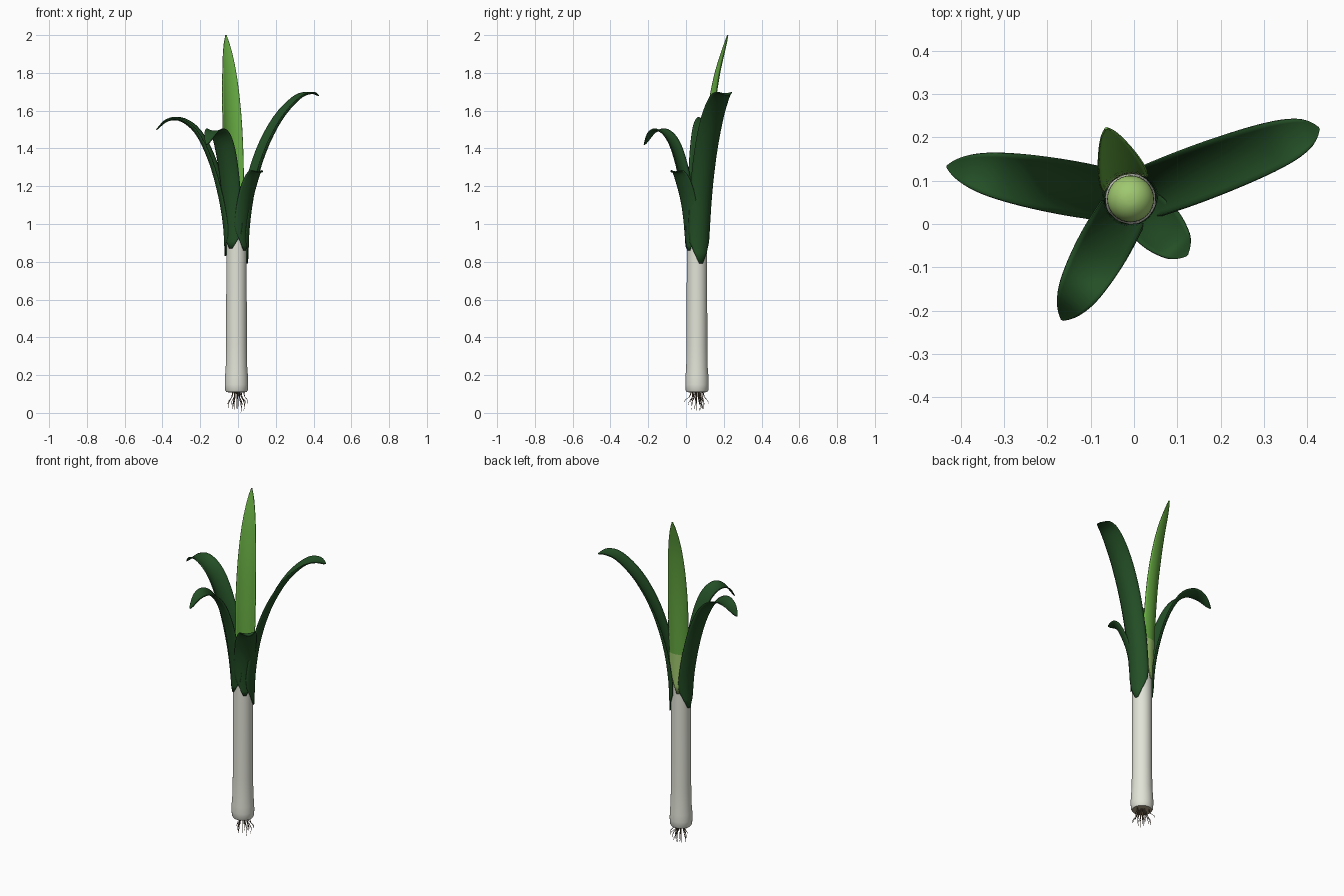
import bpy, bmesh, math, random
from mathutils import Vector

cube = bpy.data.objects.get("Cube")
if cube:
    bpy.data.objects.remove(cube)

AXIS = Vector((-0.008, 0.058, 0))
random.seed(4)


def material(name, rgb):
    m = bpy.data.materials.new(name)
    m.use_nodes = True
    m.diffuse_color = (*rgb, 1)
    m.node_tree.nodes["Principled BSDF"].inputs["Base Color"].default_value = (*rgb, 1)
    return m


WHITE = material("stalk white", (0.76, 0.77, 0.68))
PALE = material("pale green", (0.35, 0.58, 0.16))
BRIGHT = material("bright green", (0.13, 0.40, 0.053))
DARK = material("dark green", (0.017, 0.077, 0.019))
TAN = material("base tan", (0.45, 0.37, 0.25))
BROWN = material("root brown", (0.14, 0.10, 0.06))


def finish(name, bm, mats):
    bmesh.ops.recalc_face_normals(bm, faces=bm.faces)
    mesh = bpy.data.meshes.new(name)
    bm.to_mesh(mesh)
    bm.free()
    obj = bpy.data.objects.new(name, mesh)
    bpy.context.collection.objects.link(obj)
    for m in mats:
        mesh.materials.append(m)
    bpy.ops.object.select_all(action='DESELECT')
    obj.select_set(True)
    bpy.context.view_layer.objects.active = obj
    bpy.ops.object.shade_smooth_by_angle(angle=math.radians(50))
    return obj


def bridge(bm, a, b, closed):
    n = len(a)
    for i in range(n if closed else n - 1):
        j = (i + 1) % n
        bm.faces.new((a[i], a[j], b[j], b[i]))


def spline(pts, t):
    """Point on a smooth curve through pts, t from 0 to 1."""
    f = t * (len(pts) - 1)
    i = min(int(f), len(pts) - 2)
    u = f - i
    p1, p2 = Vector(pts[i]), Vector(pts[i + 1])
    p0 = Vector(pts[i - 1]) if i else 2 * p1 - p2
    p3 = Vector(pts[i + 2]) if i + 2 < len(pts) else 2 * p2 - p1
    return 0.5 * (2 * p1 + (p2 - p0) * u + (2 * p0 - 5 * p1 + 4 * p2 - p3) * u ** 2
                  + (3 * p1 - p0 - 3 * p2 + p3) * u ** 3)


# Stalk: lathed profile with a swollen foot and a domed pale top
def stalk():
    profile = [(0.03, 0.108), (0.054, 0.11), (0.06, 0.12), (0.062, 0.15), (0.061, 0.19),
               (0.057, 0.24), (0.055, 0.36), (0.054, 0.7), (0.054, 0.95), (0.054, 1.03)]
    for k in range(1, 8):
        a = k * math.pi / 16
        profile.append((0.054 * math.cos(a), 1.03 + 0.054 * math.sin(a)))
    bm = bmesh.new()
    sides = 32
    rings = []
    for r, z in profile:
        rings.append([bm.verts.new(AXIS + Vector((r * math.cos(math.tau * i / sides),
                                                  r * math.sin(math.tau * i / sides), z)))
                      for i in range(sides)])
    for a, b in zip(rings, rings[1:]):
        bridge(bm, a, b, True)
    bm.faces.new(rings[0])
    bm.faces.new(rings[-1])
    for f in bm.faces:
        z = f.calc_center_median().z
        f.material_index = 1 if z > 0.95 else 2 if z < 0.112 else 0
    finish("stalk", bm, [WHITE, PALE, TAN])


# Leaf: cupped strip that hugs the stalk, then arches away from it
def leaf(name, azimuth, path, width, widest, mats, flare=0.1, pale_below=0, rows=36, cols=10):
    a = math.radians(azimuth)
    out = Vector((math.cos(a), math.sin(a), 0))
    side = Vector((-math.sin(a), math.cos(a), 0))
    bm = bmesh.new()
    strips = []
    for k in range(rows + 1):
        t = math.sin(k / rows * math.pi / 2)
        p = spline(path, t)
        d = (spline(path, min(t + 0.01, 1)) - spline(path, max(t - 0.01, 0))).normalized()
        inward = -out * d.y + Vector((0, 0, d.x))
        grow = min(1, 0.12 + 0.88 * t / flare)
        s = max(0, (t - widest) / (1 - widest))
        w = max(0.004, width * grow * (1 - s ** 2.2) ** 0.7)
        radius = 0.058 + 0.06 * t
        row = []
        for c in range(cols + 1):
            phi = (2 * c / cols - 1) * w / radius
            row.append(bm.verts.new(AXIS + out * p.x + Vector((0, 0, p.y))
                                    + side * radius * math.sin(phi)
                                    + inward * radius * (1 - math.cos(phi))))
        strips.append(row)
    for r0, r1 in zip(strips, strips[1:]):
        bridge(bm, r0, r1, False)
    for f in bm.faces:
        f.material_index = int(f.calc_center_median().z < pale_below)
    obj = finish(name, bm, mats)
    mod = obj.modifiers.new("thickness", 'SOLIDIFY')
    mod.thickness = 0.005
    mod.offset = 0


# Fine roots: tapered tubes fanning out under the foot
def roots(count):
    bm = bmesh.new()
    for n in range(count):
        a = math.tau * n / count * 2.4 + random.uniform(-0.2, 0.2)
        out = Vector((math.cos(a), math.sin(a), 0))
        start = random.uniform(0.008, 0.04)
        reach = start + random.uniform(0.005, 0.035)
        drop = 0.002 if n == 0 else random.uniform(0.01, 0.06)
        path = [(start, 0.113), (start + 0.3 * (reach - start), 0.085),
                (reach, 0.04 + drop / 2), (reach + random.uniform(-0.008, 0.01), drop)]
        previous = None
        for k in range(7):
            p = spline(path, k / 6)
            size = 0.0028 - 0.0018 * k / 6
            ring = [bm.verts.new(AXIS + out * p.x + Vector((size * math.cos(math.tau * i / 5),
                                                            size * math.sin(math.tau * i / 5), p.y)))
                    for i in range(5)]
            if previous:
                bridge(bm, previous, ring, True)
            else:
                bm.faces.new(ring)
            previous = ring
        bm.faces.new(previous)
        bmesh.ops.translate(bm, verts=previous, vec=(0, 0, -0.002 if n == 0 else 0))
    finish("roots", bm, [BROWN])


stalk()
roots(20)
leaf("left_leaf", 20.5,
     [(0.06, 0.79), (0.068, 0.98), (0.098, 1.18), (0.16, 1.38), (0.25, 1.55), (0.35, 1.66),
      (0.42, 1.69), (0.465, 1.68)], 0.072, 0.4, [DARK])
leaf("right_leaf", 170,
     [(0.06, 0.83), (0.07, 1.0), (0.1, 1.17), (0.15, 1.34), (0.22, 1.48), (0.30, 1.545),
      (0.37, 1.545), (0.43, 1.5)], 0.07, 0.4, [DARK])
leaf("front_right_leaf", 240.5,
     [(0.06, 0.87), (0.066, 1.0), (0.084, 1.16), (0.115, 1.31), (0.16, 1.43), (0.215, 1.487),
      (0.27, 1.48), (0.32, 1.42)], 0.066, 0.45, [DARK])
leaf("front_left_leaf", 315,
     [(0.06, 0.86), (0.064, 0.98), (0.08, 1.1), (0.11, 1.2), (0.145, 1.27), (0.185, 1.275)],
     0.062, 0.5, [DARK], flare=0.2)
leaf("tall_back_leaf", 109,
     [(0.059, 0.92), (0.064, 1.14), (0.073, 1.36), (0.09, 1.58), (0.122, 1.8), (0.172, 2.0)],
     0.062, 0.3, [BRIGHT, PALE], flare=0.15, pale_below=1.15)
